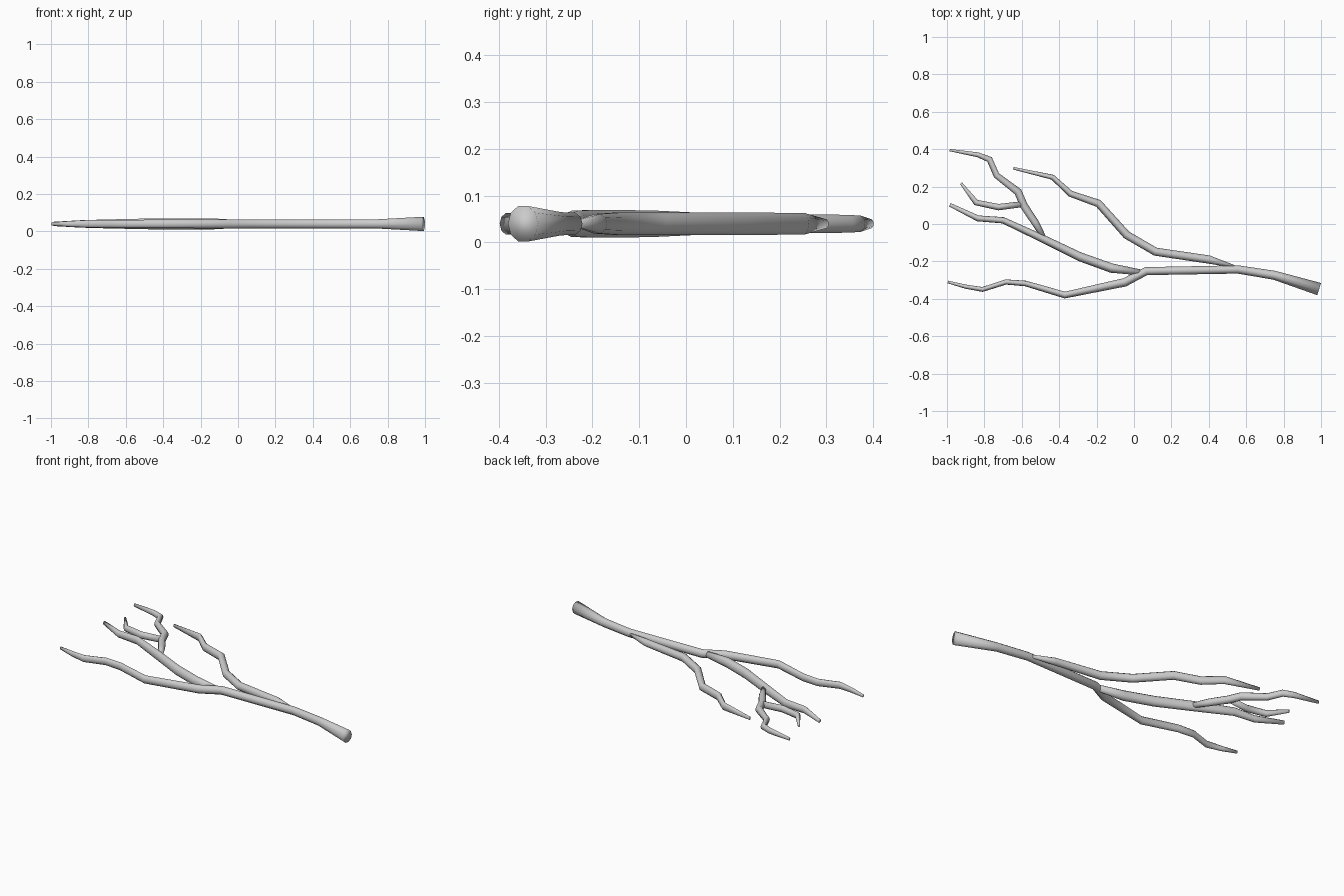
import bpy, bmesh, math
from mathutils import Vector

ZC = 0.04      # height of the branch plane
SIDES = 10


def branch(name, pts):
    """Tapered tube through (x, y, half width, half height) points."""
    bm = bmesh.new()
    centres = [Vector((p[0], p[1], ZC)) for p in pts]
    rings = []
    for i, (x, y, rw, rh) in enumerate(pts):
        a = (centres[i] - centres[max(i - 1, 0)]).normalized()
        b = (centres[min(i + 1, len(pts) - 1)] - centres[i]).normalized()
        t = (a + b).normalized()
        side = Vector((-t.y, t.x, 0))
        ring = []
        for k in range(SIDES):
            ang = 2 * math.pi * (k + 0.5) / SIDES
            ring.append(bm.verts.new(centres[i] + side * rw * math.sin(ang)
                                     + Vector((0, 0, rh * math.cos(ang)))))
        rings.append(ring)
    for r0, r1 in zip(rings, rings[1:]):
        for k in range(SIDES):
            j = (k + 1) % SIDES
            bm.faces.new((r0[k], r0[j], r1[j], r1[k]))
    bm.faces.new(rings[0])
    bm.faces.new(rings[-1])
    bmesh.ops.recalc_face_normals(bm, faces=bm.faces)
    for f in bm.faces:
        f.smooth = True
    me = bpy.data.meshes.new(name)
    bm.to_mesh(me)
    bm.free()
    bpy.context.collection.objects.link(bpy.data.objects.new(name, me))


# main stem running into the lowest fork
branch("main_stem", [
    (0.99, -0.348, .034, .040), (0.75, -0.274, .024, .026), (0.555, -0.243, .022, .025),
    (0.065, -0.252, .022, .025), (-0.05, -0.312, .023, .025), (-0.37, -0.38, .018, .024),
    (-0.58, -0.318, .015, .023), (-0.685, -0.31, .014, .022), (-0.81, -0.35, .013, .021),
    (-0.90, -0.335, .011, .016), (-0.995, -0.31, .007, .009)])

# upper side branch
branch("upper_branch", [
    (0.535, -0.226, .007, .010), (0.40, -0.19, .022, .022), (0.115, -0.148, .022, .025),
    (-0.04, -0.058, .022, .025), (-0.19, 0.11, .021, .025), (-0.34, 0.162, .017, .025),
    (-0.435, 0.25, .014, .024), (-0.645, 0.298, .007, .010)])

# middle branch
branch("middle_branch", [
    (0.03, -0.258, .016, .020), (-0.12, -0.236, .025, .030), (-0.29, -0.175, .024, .031),
    (-0.485, -0.08, .021, .030), (-0.70, 0.02, .017, .025), (-0.835, 0.03, .016, .021),
    (-0.985, 0.103, .010, .012)])

# twig rising from the middle branch
branch("tall_twig", [
    (-0.485, -0.068, .014, .016), (-0.53, 0.01, .020, .022), (-0.59, 0.10, .021, .023),
    (-0.62, 0.172, .021, .023), (-0.735, 0.26, .017, .021), (-0.772, 0.345, .017, .020),
    (-0.835, 0.37, .013, .018), (-0.985, 0.395, .006, .010)])

# short hooked twig
branch("hooked_twig", [
    (-0.605, 0.105, .016, .020), (-0.725, 0.09, .017, .021),
    (-0.845, 0.115, .016, .020), (-0.925, 0.218, .007, .010)])
